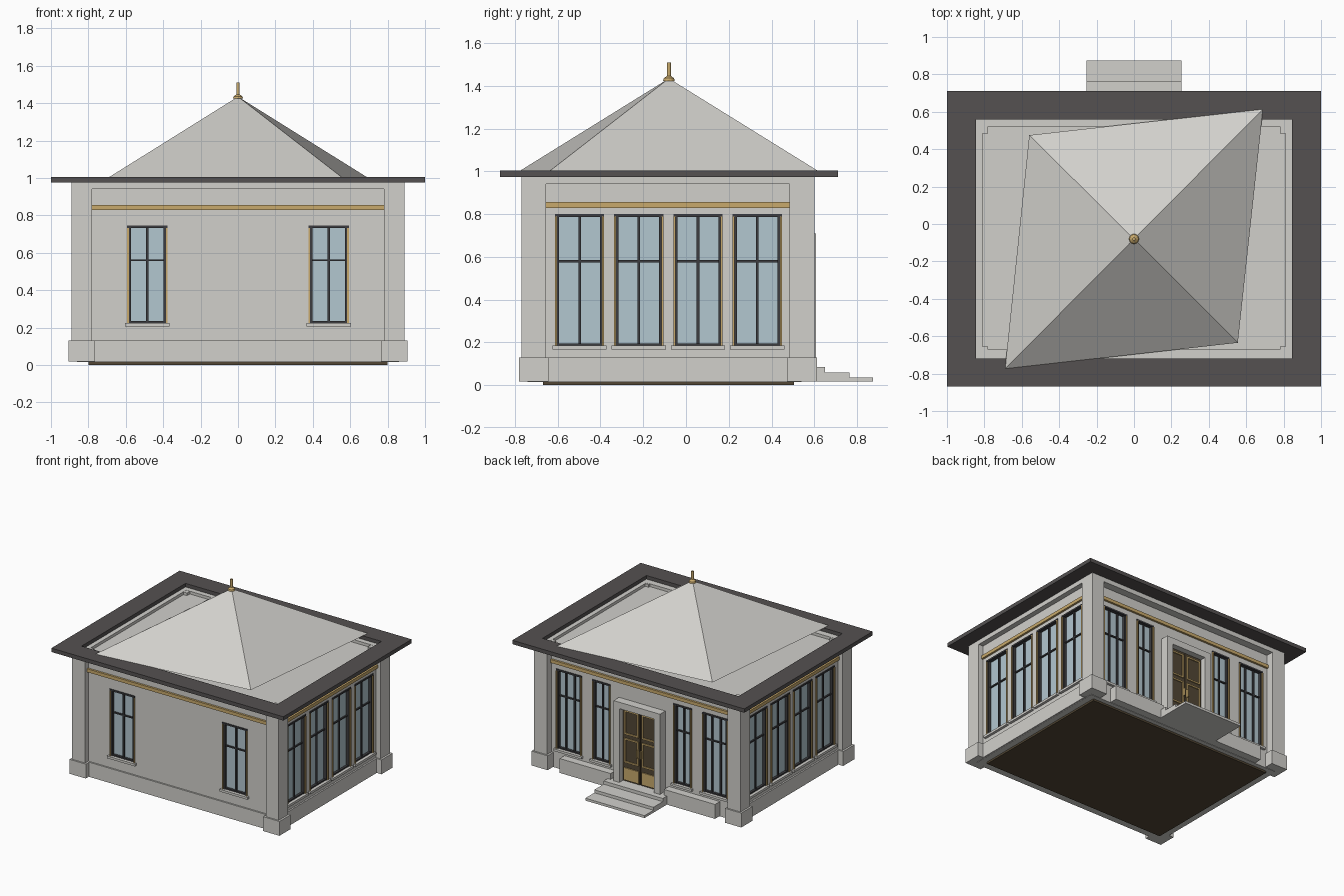
import bpy
import bmesh

cube = bpy.data.objects.get("Cube")
if cube:
    bpy.data.objects.remove(cube, do_unlink=True)


def material(name, rgb):
    m = bpy.data.materials.new(name)
    m.use_nodes = True
    m.diffuse_color = (*rgb, 1)
    m.node_tree.nodes["Principled BSDF"].inputs["Base Color"].default_value = (*rgb, 1)
    return m


STONE = material("pale stone", (0.64, 0.63, 0.60))
SLATE = material("dark slate", (0.09, 0.083, 0.083))
IRON = material("window iron", (0.045, 0.045, 0.05))
GLASS = material("pale blue glass", (0.45, 0.57, 0.63))
GOLD = material("gold trim", (0.58, 0.40, 0.15))
BROWN = material("dark brown", (0.085, 0.062, 0.035))


def finish(name, bm, mat):
    bmesh.ops.recalc_face_normals(bm, faces=bm.faces)
    me = bpy.data.meshes.new(name)
    bm.to_mesh(me)
    bm.free()
    me.materials.append(mat)
    ob = bpy.data.objects.new(name, me)
    bpy.context.collection.objects.link(ob)
    return ob


def part(name, mat, boxes):
    """One object made of axis-aligned boxes (x0, x1, y0, y1, z0, z1)."""
    bm = bmesh.new()
    for x0, x1, y0, y1, z0, z1 in boxes:
        vs = bmesh.ops.create_cube(bm, size=1)["verts"]
        for v in vs:
            v.co.x = x1 if v.co.x > 0 else x0
            v.co.y = y1 if v.co.y > 0 else y0
            v.co.z = z1 if v.co.z > 0 else z0
    return finish(name, bm, mat)


def ring(outer, inner, z0, z1):
    """Four boxes forming a rectangular frame between two (x, y0, y1) outlines."""
    ox, oa, ob = outer
    ix, ia, ib = inner
    return [(-ox, ox, oa, ia, z0, z1), (-ox, ox, ib, ob, z0, z1),
            (-ox, -ix, ia, ib, z0, z1), (ix, ox, ia, ib, z0, z1)]


# Outer wall planes
WX, WF, WB = 0.85, -0.73, 0.54


def on_wall(side, u0, u1, d0, d1, z0, z1):
    """Box on a wall: u along it, d outward from its face."""
    if side == "front":
        return (u0, u1, WF - d1, WF - d0, z0, z1)
    if side == "back":
        return (u0, u1, WB + d0, WB + d1, z0, z1)
    if side == "right":
        return (WX + d0, WX + d1, u0, u1, z0, z1)
    return (-WX - d1, -WX - d0, u0, u1, z0, z1)


# Windows: side, centre, half width, bottom, top, crossbar height
windows = [("front", s * 0.485, 0.108, 0.225, 0.745, 0.56) for s in (-1, 1)]
for side in ("left", "right"):
    windows += [(side, -0.498 + i * 0.277, 0.115, 0.185, 0.80, 0.58) for i in range(4)]
for s in (-1, 1):
    windows += [("back", s * 0.63, 0.11, 0.17, 0.79, 0.58),
                ("back", s * 0.35, 0.078, 0.17, 0.79, 0.58)]

DEPTH = 0.035
cuts, glass, iron, jambs, sills = [], [], [], [], []
for side, c, w, z0, z1, bar in windows:
    def add(group, u0, u1, d0, d1, a, b):
        group.append(on_wall(side, c + u0, c + u1, d0, d1, a, b))
    add(cuts, -w, w, -DEPTH, 0.05, z0, z1)
    add(glass, -w, w, -DEPTH, -DEPTH + 0.012, z0, z1)
    for s in (-1, 1):
        e = sorted((s * w, s * (w - 0.009)))
        add(jambs, *e, -DEPTH, 0.008, z0, z1 - 0.012)
        e = sorted((s * (w - 0.009), s * (w - 0.02)))
        add(iron, *e, -DEPTH, 0, z0, z1)
    add(iron, -w, w, -DEPTH, 0.006, z1 - 0.013, z1)
    add(iron, -w, w, -DEPTH, -0.004, z0, z0 + 0.01)
    add(iron, -w, w, -DEPTH, -0.012, bar - 0.005, bar + 0.005)
    mullions = (-w / 3, w / 3) if side == "back" and w > 0.1 else (0,)
    for m in mullions:
        add(iron, m - 0.006, m + 0.006, -DEPTH, -0.012, z0, z1)
    add(sills, -w - 0.012, w + 0.012, -DEPTH, 0.02, z0 - 0.018, z0)

# Wall block with window openings cut in
walls = part("walls", STONE, [(-WX, WX, WF, WB, 0.015, 0.945)])
cutter = part("window_cutter", STONE, cuts)
cutter.hide_render = True
cutter.hide_viewport = True
mod = walls.modifiers.new("openings", "BOOLEAN")
mod.operation = "DIFFERENCE"
mod.solver = "EXACT"
mod.object = cutter

part("window_glass", GLASS, glass)
part("window_bars", IRON, iron)
part("window_jambs", GOLD, jambs)
part("window_sills", STONE, sills)

# Floor slab
part("floor_slab", BROWN, [(-0.8, 0.8, -0.67, 0.505, 0, 0.016)])

# Corner pillars and their bases
pillars, bases = [], []
for s in (-1, 1):
    for y0, y1 in ((-0.77, -0.655), (0.485, 0.60)):
        x0, x1 = sorted((s * 0.78, s * 0.89))
        pillars.append((x0, x1, y0, y1, 0.02, 0.976))
        bases.append((x0 - 0.015, x1 + 0.015, y0 - 0.012, y1 + 0.012, 0.018, 0.13))
part("corner_pillars", STONE, pillars)
part("pillar_bases", STONE, bases)

# Plinths and gold bands between pillars
spans = {"front": (-0.78, 0.78), "left": (-0.655, 0.485), "right": (-0.655, 0.485)}
part("plinths", STONE, [on_wall(k, *v, -0.01, 0.012, 0.016, 0.13) for k, v in spans.items()]
     + [on_wall("back", *sorted((s * 0.23, s * 0.67)), -0.01, 0.06, 0.018, 0.13) for s in (-1, 1)])
spans["back"] = spans["front"]
part("gold_bands", GOLD, [on_wall(k, *v, -0.01, 0.016, 0.83, 0.856) for k, v in spans.items()])

# Top beam, ceiling and eave
part("top_beam", STONE, ring((0.89, -0.77, 0.60), (0.81, -0.67, 0.52), 0.94, 0.977))
part("ceiling", STONE, [(-0.815, 0.815, -0.68, 0.53, 0.94, 0.955)])
part("eave", SLATE, ring((1.0, -0.87, 0.71), (0.845, -0.72, 0.56), 0.975, 1.005))

# Skewed pyramid roof
bm = bmesh.new()
AY = -0.08
base = [bm.verts.new((x, AY + y, 1.004)) for x, y in
        ((-0.56, 0.555), (-0.69, -0.695), (0.555, -0.555), (0.69, 0.695))]
apex = bm.verts.new((0, AY, 1.435))
bm.faces.new(base)
for i in range(4):
    bm.faces.new((base[i], base[(i + 1) % 4], apex))
finish("pyramid_roof", bm, STONE)

# Finial: collar and rod
bm = bmesh.new()
for r1, r2, z0, z1 in ((0.027, 0.024, 1.424, 1.436), (0.024, 0.009, 1.436, 1.447),
                       (0.009, 0.009, 1.44, 1.51)):
    vs = bmesh.ops.create_cone(bm, cap_ends=True, segments=12, radius1=r1, radius2=r2,
                               depth=z1 - z0)["verts"]
    bmesh.ops.translate(bm, verts=vs, vec=(0, AY, (z0 + z1) / 2))
finish("finial", bm, GOLD)

# Door surround, leaves and gold panel mouldings
part("door_surround", STONE,
     [on_wall("back", *sorted((s * 0.15, s * 0.20)), -0.01, 0.067, 0.02, 0.71) for s in (-1, 1)]
     + [on_wall("back", -0.15, 0.15, -0.01, 0.067, 0.66, 0.71)])
part("door_leaves", BROWN,
     [on_wall("back", *sorted((s * 0.003, s * 0.15)), 0, 0.02, 0.085, 0.66) for s in (-1, 1)])
trim = []
for s in (-1, 1):
    for z0, z1 in ((0.23, 0.42), (0.45, 0.64)):
        for a, b, c, d in ((0.015, 0.027, z0, z1), (0.126, 0.138, z0, z1),
                           (0.027, 0.126, z0, z0 + 0.012), (0.027, 0.126, z1 - 0.012, z1)):
            trim.append(on_wall("back", *sorted((s * a, s * b)), 0.02, 0.028, c, d))
    trim.append(on_wall("back", *sorted((s * 0.012, s * 0.14)), 0.02, 0.028, 0.095, 0.19))
    trim.append(on_wall("back", *sorted((s * 0.012, s * 0.02)), 0.02, 0.045, 0.30, 0.36))
part("door_trim", GOLD, trim)

# Entrance steps
part("entrance_steps", STONE, [(-0.255, 0.255, WB, y, 0.018, z) for y, z in
                               ((0.875, 0.037), (0.765, 0.06), (0.65, 0.085))])
